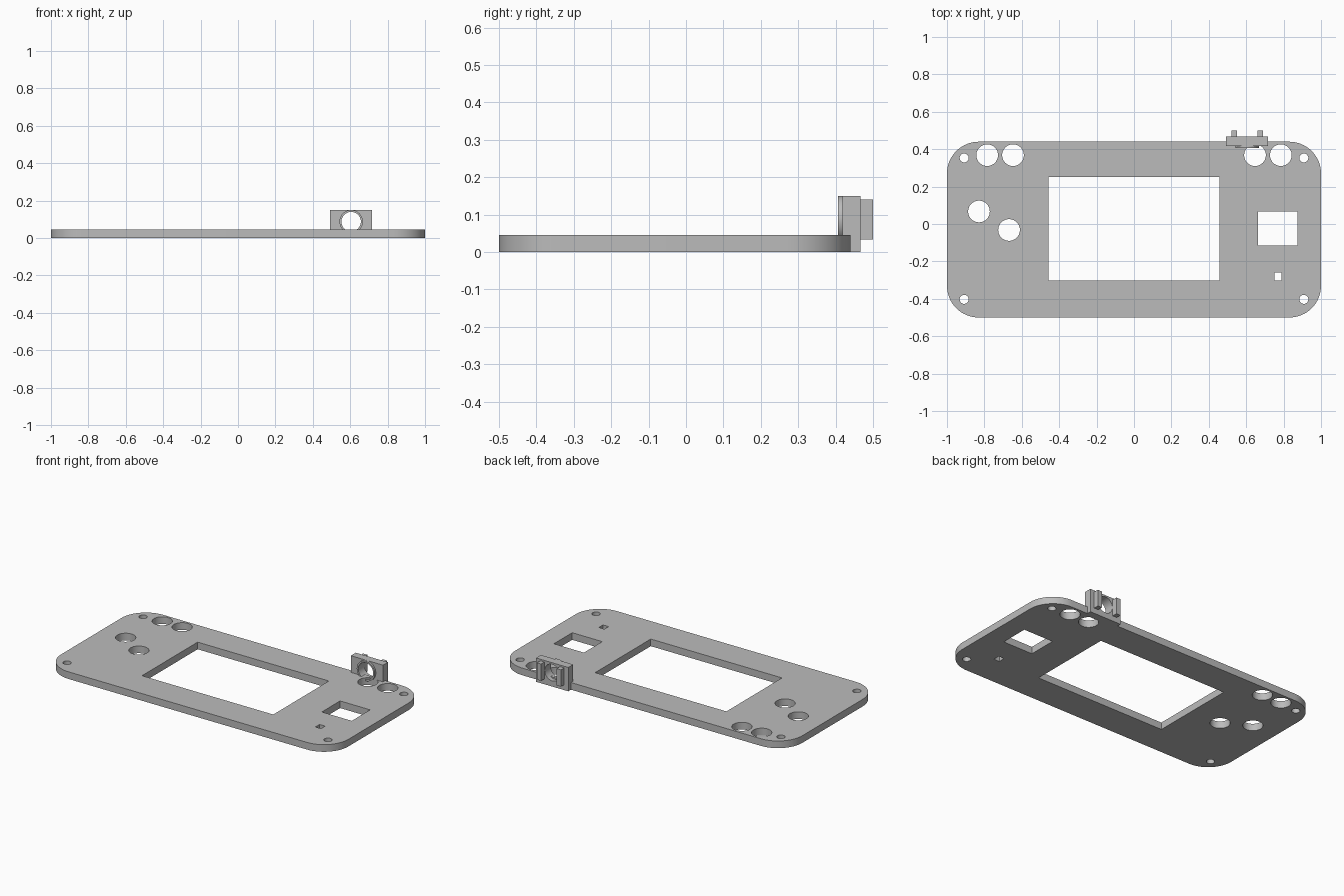
import bpy, bmesh
from math import sin, cos, pi, radians
from mathutils import Matrix

cube = bpy.data.objects.get("Cube")
if cube:
    bpy.data.objects.remove(cube, do_unlink=True)

grey = bpy.data.materials.new("Light grey plastic")
grey.use_nodes = True
GREY = (0.5, 0.5, 0.5, 1)
grey.diffuse_color = GREY
grey.node_tree.nodes["Principled BSDF"].inputs["Base Color"].default_value = GREY


def add_box(bm, x0, x1, y0, y1, z0, z1):
    m = Matrix.Translation(((x0 + x1) / 2, (y0 + y1) / 2, (z0 + z1) / 2))
    bmesh.ops.create_cube(bm, size=1, matrix=m @ Matrix.Diagonal((x1 - x0, y1 - y0, z1 - z0, 1)))


def add_cylinder(bm, centre, r, depth, along_y=False):
    m = Matrix.Translation(centre)
    if along_y:
        m = m @ Matrix.Rotation(pi / 2, 4, 'X')
    bmesh.ops.create_cone(bm, cap_ends=True, segments=48, radius1=r, radius2=r, depth=depth, matrix=m)


def finish(name, bm):
    mesh = bpy.data.meshes.new(name)
    bmesh.ops.recalc_face_normals(bm, faces=bm.faces)
    bm.to_mesh(mesh)
    bm.free()
    mesh.materials.append(grey)
    ob = bpy.data.objects.new(name, mesh)
    bpy.context.collection.objects.link(ob)
    return ob


def cut(ob, cutter):
    cutter.hide_render = True
    mod = ob.modifiers.new("Cut", 'BOOLEAN')
    mod.operation, mod.solver, mod.object = 'DIFFERENCE', 'EXACT', cutter
    bpy.context.view_layer.update()
    ev = ob.evaluated_get(bpy.context.evaluated_depsgraph_get())
    mesh = bpy.data.meshes.new_from_object(ev)
    ob.modifiers.clear()
    ob.data = mesh


def smooth(ob):
    bpy.ops.object.select_all(action='DESELECT')
    ob.select_set(True)
    bpy.context.view_layer.objects.active = ob
    bpy.ops.object.shade_smooth_by_angle(angle=radians(30))


# Faceplate outline with rounded corners
THICK, R = 0.045, 0.17
bm = bmesh.new()
verts = []
for i, (sx, y) in enumerate([(1, 0.44 - R), (-1, 0.44 - R), (-1, -0.5 + R), (1, -0.5 + R)]):
    for k in range(17):
        a = (i + k / 16) * pi / 2
        verts.append(bm.verts.new((sx * (1 - R) + R * cos(a), y + R * sin(a), 0)))
face = bm.faces.new(verts)
top = bmesh.ops.extrude_face_region(bm, geom=[face])
bmesh.ops.translate(bm, vec=(0, 0, THICK), verts=[v for v in top["geom"] if isinstance(v, bmesh.types.BMVert)])
faceplate = finish("faceplate", bm)

# Openings: screen, pad, slot, button holes and screw holes
bm = bmesh.new()
for x0, x1, y0, y1 in [(-0.457, 0.457, -0.302, 0.251), (0.664, 0.873, -0.115, 0.067), (0.75, 0.789, -0.302, -0.26)]:
    add_box(bm, x0, x1, y0, y1, -0.1, 0.2)
holes = [(-0.829, 0.067), (-0.668, -0.032)]
holes += [(s * x, 0.368) for s in (-1, 1) for x in (0.647, 0.785)]
for x, y in holes:
    add_cylinder(bm, (x, y, 0), 0.058, 0.4)
for x in (-0.908, 0.908):
    for y in (0.353, -0.403):
        add_cylinder(bm, (x, y, 0), 0.024, 0.4)
openings = finish("openings_cutter", bm)
cut(faceplate, openings)
smooth(faceplate)

# Upright bracket with a front collar, both bored through
CX, CZ = 0.605, 0.0875
bm = bmesh.new()
add_box(bm, CX - 0.112, CX + 0.112, 0.418, 0.467, 0, 0.15)
bracket = finish("bracket", bm)
bm = bmesh.new()
add_cylinder(bm, (CX, 0.418, CZ), 0.0625, 0.024, True)
collar = finish("bracket_collar", bm)
bm = bmesh.new()
add_cylinder(bm, (CX, 0.45, CZ), 0.052, 0.4, True)
bore = finish("bore_cutter", bm)
for ob in (bracket, collar):
    cut(ob, bore)
    smooth(ob)

# Ribs on the back of the bracket
for name, s in (("left_rib", 1), ("right_rib", -1)):
    bm = bmesh.new()
    x = CX + s * 0.069
    add_box(bm, x - 0.015, x + 0.015, 0.46, 0.5, 0.034, 0.14)
    finish(name, bm)

for ob in (openings, bore):
    bpy.data.objects.remove(ob, do_unlink=True)
